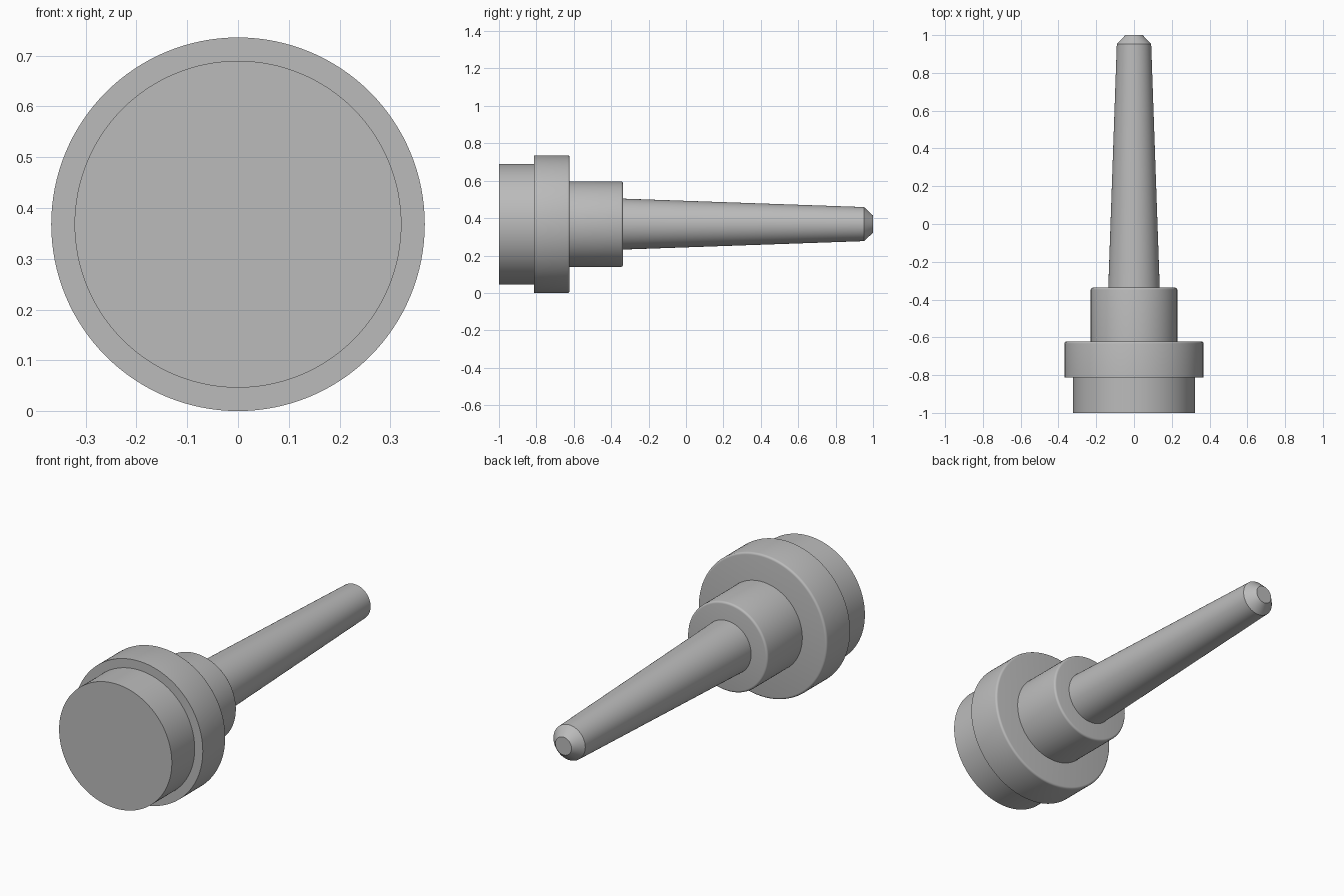
import bpy
import bmesh
from math import sin, cos, pi, radians

SIDES = 128
AXIS_Z = 0.368

if "Cube" in bpy.data.objects:
    bpy.data.objects.remove(bpy.data.objects["Cube"], do_unlink=True)

# Single plain metal colour
metal = bpy.data.materials.new("grey_metal")
metal.use_nodes = True
metal.diffuse_color = (0.5, 0.5, 0.5, 1)
metal.node_tree.nodes["Principled BSDF"].inputs["Base Color"].default_value = metal.diffuse_color


def rounded_end(radius, y, fillet, steps=4):
    """Profile points of a small round on the rear rim of a cylinder."""
    angles = [i * pi / 2 / steps for i in range(steps + 1)]
    return [(radius - fillet + fillet * cos(a), y - fillet + fillet * sin(a)) for a in angles]


def turned_part(name, profile):
    """Revolve (radius, y) points about the long axis and cap both ends."""
    bm = bmesh.new()
    rings = []
    for r, y in profile:
        rings.append([bm.verts.new((r * cos(2 * pi * i / SIDES), y, r * sin(2 * pi * i / SIDES)))
                      for i in range(SIDES)])
    for a, b in zip(rings, rings[1:]):
        for i in range(SIDES):
            j = (i + 1) % SIDES
            bm.faces.new((a[i], a[j], b[j], b[i])).smooth = True
    # Flat caps keep the round from bleeding into the end faces
    bm.faces.new(rings[0])
    bm.faces.new(rings[-1])
    bmesh.ops.recalc_face_normals(bm, faces=bm.faces)
    mesh = bpy.data.meshes.new(name)
    bm.to_mesh(mesh)
    bm.free()
    mesh.set_sharp_from_angle(angle=radians(30))
    mesh.materials.append(metal)
    obj = bpy.data.objects.new(name, mesh)
    obj.location.z = AXIS_Z
    bpy.context.collection.objects.link(obj)
    return obj


# Front disc, seated in the flange
turned_part("front_disc", [(0.322, -1.0), (0.322, -0.79)])

# Wide flange with a rounded rear rim
turned_part("flange", [(0.368, -0.813)] + rounded_end(0.368, -0.622, 0.011))

# Hub with a rounded rear rim
turned_part("hub", [(0.229, -0.65)] + rounded_end(0.229, -0.337, 0.011))

# Long tapered shaft with a chamfered tip
turned_part("tapered_shaft", [(0.137, -0.36), (0.091, 0.952), (0.046, 1.0)])
